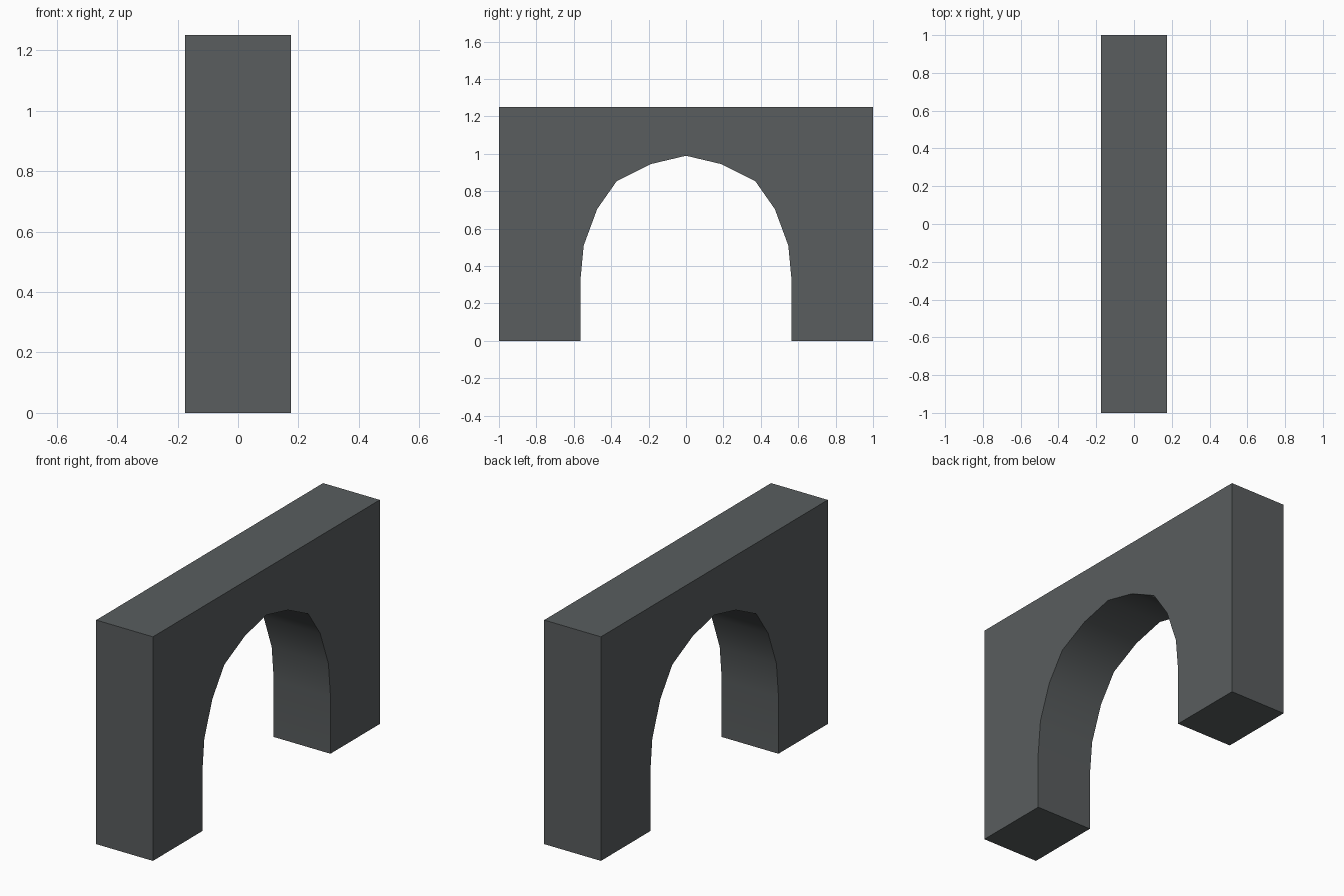
import bpy
import bmesh
import math

if "Cube" in bpy.data.objects:
    bpy.data.objects.remove(bpy.data.objects["Cube"])

HALF_DEPTH = 0.175
HALF_WIDTH = 1.0
HEIGHT = 1.25

# Half of the arch opening, from foot to just below the crown (y, z)
half_arch = [(0.565, 0), (0.565, 0.32), (0.547, 0.51), (0.475, 0.705),
             (0.37, 0.855), (0.19, 0.945)]
crown = [(0, 0.99)]

# Full wall outline: outer corners, then the mirrored opening
outline = [(-HALF_WIDTH, 0), (-HALF_WIDTH, HEIGHT), (HALF_WIDTH, HEIGHT), (HALF_WIDTH, 0)]
outline += half_arch + crown + [(-y, z) for y, z in reversed(half_arch)]

# Archway wall: outline extruded along x
bm = bmesh.new()
face = bm.faces.new([bm.verts.new((-HALF_DEPTH, y, z)) for y, z in outline])
ext = bmesh.ops.extrude_face_region(bm, geom=[face], use_keep_orig=True)
moved = [v for v in ext["geom"] if isinstance(v, bmesh.types.BMVert)]
bmesh.ops.translate(bm, verts=moved, vec=(2 * HALF_DEPTH, 0, 0))
bmesh.ops.recalc_face_normals(bm, faces=bm.faces)
mesh = bpy.data.meshes.new("archway_wall")
bm.to_mesh(mesh)
bm.free()
wall = bpy.data.objects.new("archway_wall", mesh)
bpy.context.collection.objects.link(wall)

# Dark grey stone
stone = bpy.data.materials.new("dark_grey_stone")
stone.diffuse_color = (0.1, 0.11, 0.113, 1)
stone.use_nodes = True
stone.node_tree.nodes["Principled BSDF"].inputs["Base Color"].default_value = stone.diffuse_color
mesh.materials.append(stone)

# Smooth arch underside with crisp wall edges
bpy.context.view_layer.objects.active = wall
wall.select_set(True)
bpy.ops.object.shade_smooth_by_angle(angle=math.radians(35))
